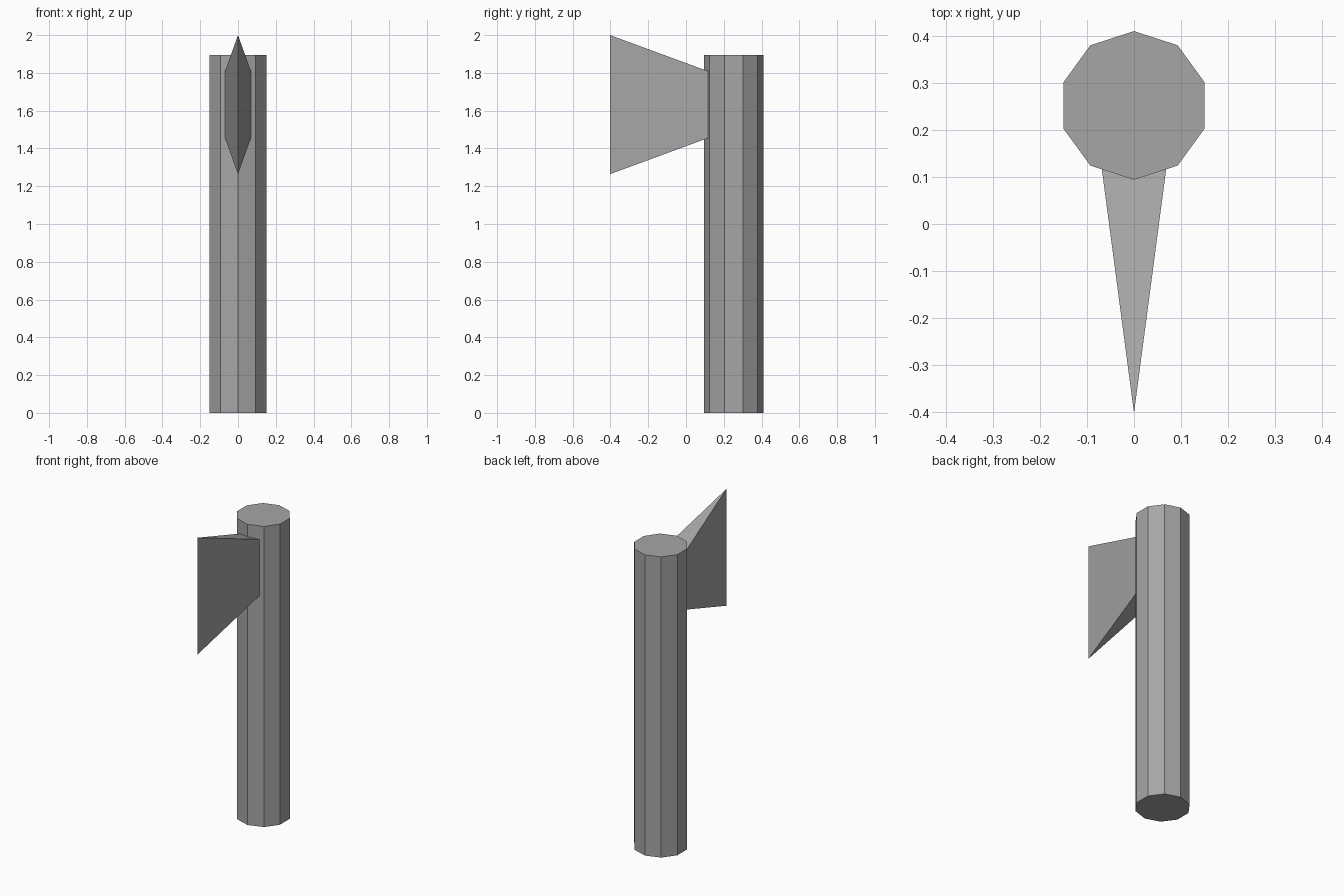
import bpy
import bmesh
from mathutils import Matrix

cube = bpy.data.objects.get("Cube")
if cube:
    bpy.data.objects.remove(cube, do_unlink=True)

GREY = (0.38, 0.38, 0.38, 1)
grey = bpy.data.materials.new("plain_grey")
grey.use_nodes = True
grey.diffuse_color = GREY
grey.node_tree.nodes["Principled BSDF"].inputs["Base Color"].default_value = GREY

HANDLE_Y, HANDLE_R, HANDLE_H = 0.252, 0.158, 1.895
EDGE_Y, EDGE_MID, EDGE_HALF = -0.402, 1.632, 0.368


def add_object(name, bm):
    bmesh.ops.recalc_face_normals(bm, faces=bm.faces)
    mesh = bpy.data.meshes.new(name)
    bm.to_mesh(mesh)
    bm.free()
    mesh.materials.append(grey)
    obj = bpy.data.objects.new(name, mesh)
    bpy.context.collection.objects.link(obj)
    return obj


# Handle: ten-sided post
bm = bmesh.new()
bmesh.ops.create_cone(bm, cap_ends=True, segments=10, radius1=HANDLE_R,
                      radius2=HANDLE_R, depth=HANDLE_H,
                      matrix=Matrix.Translation((0, HANDLE_Y, HANDLE_H / 2)))
add_object("handle", bm)

# Blade: wedge from a tall sharp edge to a root sunk into the handle
ROOT_Y, ROOT_X, ROOT_HALF = 0.25, 0.086, 0.128
bm = bmesh.new()
edge = [bm.verts.new((0, EDGE_Y, EDGE_MID + s * EDGE_HALF)) for s in (-1, 1)]
left, right = [[bm.verts.new((side * ROOT_X, ROOT_Y, EDGE_MID + s * ROOT_HALF))
                for s in (-1, 1)] for side in (1, -1)]
for side in (left, right):
    bm.faces.new((edge[0], side[0], side[1], edge[1]))
for i in (0, 1):
    bm.faces.new((edge[i], left[i], right[i]))
bm.faces.new((left[0], left[1], right[1], right[0]))
add_object("blade", bm)
